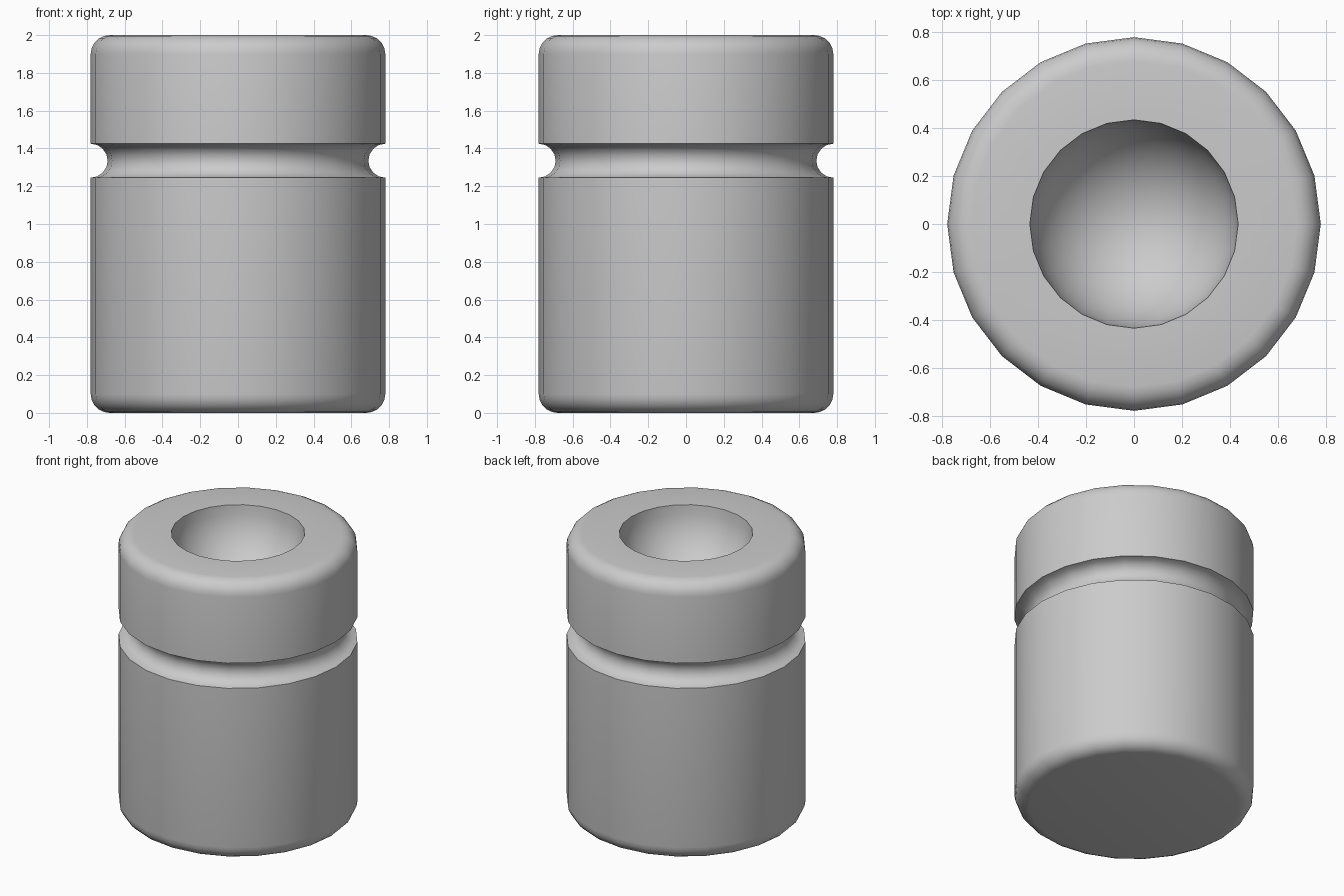
import bpy, bmesh
from math import sin, cos, pi, radians
from mathutils import Matrix

if "Cube" in bpy.data.objects:
    bpy.data.objects.remove(bpy.data.objects["Cube"])

R, H, SIDES = 0.78, 2.0, 24
FILLET, BOWL = 0.10, 0.435
GROOVE_Z, GROOVE = 1.335, 0.09


def arc(cr, cz, rad, a0, a1, n):
    """Points (radius, z) along an arc, angles in degrees."""
    pts = []
    for i in range(n + 1):
        a = radians(a0 + (a1 - a0) * i / n)
        pts.append((cr + rad * cos(a), cz + rad * sin(a)))
    return pts


# profile from bottom centre, up the outside, into the bowl
profile = [(0, 0)]
profile += arc(R - FILLET, FILLET, FILLET, -90, 0, 5)            # bottom rounding
profile += arc(R, GROOVE_Z, GROOVE, 270, 90, 8)                  # ring groove
profile += arc(R - FILLET, H - FILLET, FILLET, 0, 90, 5)         # top rounding
profile += arc(0, H, BOWL, 0, -90, 10)                           # round bowl

# lathe the profile
bm = bmesh.new()
verts = [bm.verts.new((max(r, 0), 0, z)) for r, z in profile]
edges = [bm.edges.new(p) for p in zip(verts, verts[1:])]
bmesh.ops.spin(bm, geom=verts + edges, cent=(0, 0, 0), axis=(0, 0, 1),
               angle=2 * pi, steps=SIDES, use_merge=False)
bmesh.ops.remove_doubles(bm, verts=bm.verts[:], dist=0.0005)
bmesh.ops.recalc_face_normals(bm, faces=bm.faces[:])

mesh = bpy.data.meshes.new("grooved_cup")
bm.to_mesh(mesh)
bm.free()
cup = bpy.data.objects.new("grooved_cup", mesh)
bpy.context.collection.objects.link(cup)

# smooth sides, sharp groove and rim edges
bpy.context.view_layer.objects.active = cup
cup.select_set(True)
bpy.ops.object.shade_smooth_by_angle(angle=radians(40))
